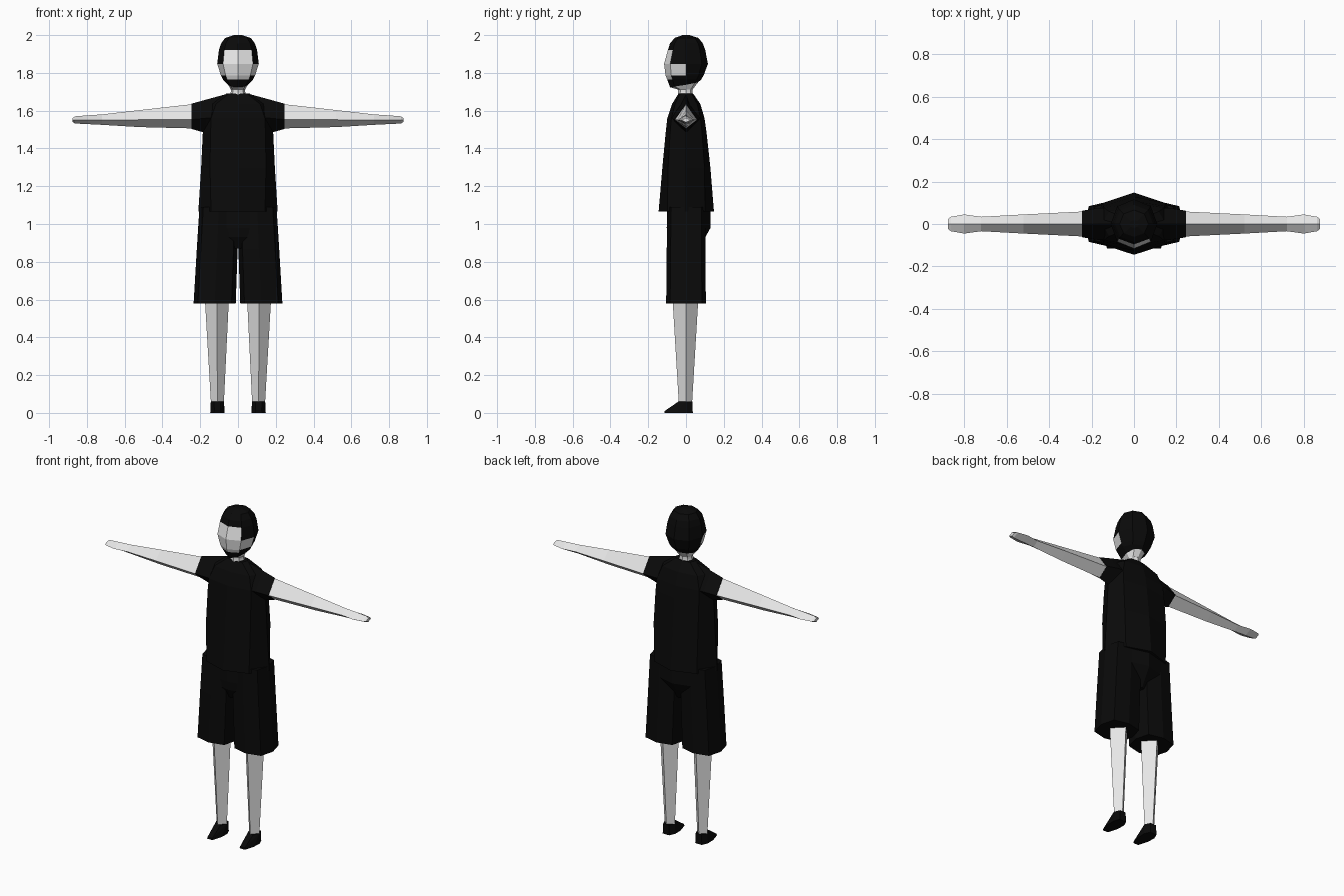
import bpy, bmesh

if "Cube" in bpy.data.objects:
    bpy.data.objects.remove(bpy.data.objects["Cube"], do_unlink=True)


def material(name, rgb):
    m = bpy.data.materials.new(name)
    m.use_nodes = True
    m.diffuse_color = (*rgb, 1)
    bsdf = next(n for n in m.node_tree.nodes if n.type == 'BSDF_PRINCIPLED')
    bsdf.inputs["Base Color"].default_value = (*rgb, 1)
    return m


SKIN = material("pale_skin", (0.8, 0.8, 0.8))
BLACK = material("black_cloth", (0.003, 0.003, 0.003))


def finish(name, bm, mats):
    bmesh.ops.recalc_face_normals(bm, faces=bm.faces[:])
    mesh = bpy.data.meshes.new(name)
    bm.to_mesh(mesh)
    bm.free()
    for m in mats:
        mesh.materials.append(m)
    obj = bpy.data.objects.new(name, mesh)
    bpy.context.collection.objects.link(obj)
    return obj


def loft(name, rings, mats, rule=None):
    """Skin a list of rings; rule(row, segment) gives the material index."""
    bm = bmesh.new()
    rows = [[bm.verts.new(p) for p in r] for r in rings]
    n = len(rows[0])
    for r in range(len(rows) - 1):
        for s in range(n):
            t = (s + 1) % n
            f = bm.faces.new((rows[r][s], rows[r][t], rows[r + 1][t], rows[r + 1][s]))
            f.material_index = rule(r, s) if rule else 0
    bm.faces.new(rows[0])
    top = bm.faces.new(rows[-1])
    top.material_index = rule(len(rows) - 2, 4) if rule else 0
    return finish(name, bm, mats)


def octagon(z, rx, front, back, k=0.72, cx=0, tilt=0):
    """Eight points, starting at the front; tilt raises the back of the ring."""
    shape = [(0, -1), (k, -k), (1, 0), (k, k), (0, 1), (-k, k), (-1, 0), (-k, -k)]
    pts = []
    for a, b in shape:
        y = b * (front if b < 0 else back)
        pts.append((cx + a * rx, y, z + tilt * b))
    return pts


def diamond_x(x, top, mid, bottom, y):
    return [(x, 0, top), (x, -y, mid), (x, 0, bottom), (x, y, mid)]


def diamond_z(z, cx, rx, front, back):
    return [(cx, -front, z), (cx + rx, 0, z), (cx, back, z), (cx - rx, 0, z)]


def mirrored(rings, sx):
    return [[(sx * x, y, z) for x, y, z in r] for r in rings]


# Head: face and ears in skin, hair, beard and cap of hair in black
head_rings = [
    octagon(1.712, 0.038, 0.042, 0.035),
    octagon(1.737, 0.052, 0.085, 0.064, tilt=0.013),
    octagon(1.765, 0.080, 0.099, 0.080),
    octagon(1.785, 0.090, 0.108, 0.093),
    octagon(1.848, 0.110, 0.116, 0.116),
    octagon(1.920, 0.101, 0.096, 0.102),
    octagon(1.955, 0.090, 0.085, 0.090),
    octagon(1.985, 0.068, 0.060, 0.066),
    octagon(2.000, 0.022, 0.018, 0.018),
]


def head_rule(row, seg):
    underside = row == 0
    face = row in (2, 3, 4) and seg in (0, 7)
    ear = row == 3 and seg in (1, 6)
    return 0 if underside or face or ear else 1


loft("head", head_rings, [SKIN, BLACK], head_rule)
loft("neck", [octagon(1.66, 0.046, 0.045, 0.036),
              octagon(1.70, 0.038, 0.042, 0.034),
              octagon(1.74, 0.038, 0.042, 0.034)], [SKIN])

# Shirt body
loft("shirt", [
    octagon(1.065, 0.210, 0.145, 0.148, 0.68),
    octagon(1.300, 0.195, 0.125, 0.129, 0.76),
    octagon(1.490, 0.186, 0.107, 0.108, 0.78),
    octagon(1.560, 0.182, 0.099, 0.098, 0.78),
    octagon(1.635, 0.150, 0.074, 0.076, 0.78),
    octagon(1.690, 0.062, 0.040, 0.038, 0.78),
], [BLACK])

# Belly and seat of the shorts
loft("shorts_hips", [
    octagon(0.87, 0.060, 0.070, 0.070),
    octagon(0.93, 0.140, 0.100, 0.102),
    octagon(0.98, 0.190, 0.102, 0.130),
    octagon(1.09, 0.195, 0.100, 0.130),
], [BLACK])

for side, sx in (("left", 1), ("right", -1)):
    # Sleeve and bare arm
    loft(side + "_sleeve", mirrored([
        diamond_x(0.06, 1.688, 1.56, 1.47, 0.075),
        diamond_x(0.17, 1.658, 1.56, 1.482, 0.075),
        diamond_x(0.246, 1.637, 1.553, 1.503, 0.062)], sx), [BLACK])
    loft(side + "_arm", mirrored([
        diamond_x(0.235, 1.635, 1.552, 1.506, 0.059),
        diamond_x(0.52, 1.603, 1.552, 1.513, 0.045),
        diamond_x(0.72, 1.580, 1.550, 1.525, 0.034),
        diamond_x(0.80, 1.575, 1.550, 1.529, 0.045),
        diamond_x(0.862, 1.570, 1.550, 1.532, 0.034),
        diamond_x(0.875, 1.561, 1.550, 1.539, 0.024)], sx), [SKIN])

    # Shorts leg, wider at the hem
    loft(side + "_shorts_leg", mirrored([
        octagon(0.58, 0.1115, 0.105, 0.105, 0.80, cx=0.1235),
        octagon(0.87, 0.1080, 0.102, 0.103, 0.80, cx=0.1100),
        octagon(1.09, 0.1020, 0.098, 0.103, 0.80, cx=0.1020)], sx), [BLACK])

    # Bare lower leg
    loft(side + "_leg", mirrored([
        diamond_z(0.05, 0.109, 0.034, 0.038, 0.032),
        diamond_z(0.65, 0.112, 0.066, 0.074, 0.068)], sx), [SKIN])

    # Shoe with a sloping pointed toe
    bm = bmesh.new()
    half = [(0.022, 0.036, 0), (0.038, 0, 0), (0.036, -0.055, 0), (0.018, -0.115, 0),
            (0.016, -0.113, 0.010), (0.020, 0.034, 0.06), (0.035, 0, 0.06),
            (0.018, -0.040, 0.06)]
    for x, y, z in half:
        for s in (1, -1):
            bm.verts.new((sx * 0.109 + s * x, y, z))
    bmesh.ops.convex_hull(bm, input=bm.verts[:])
    finish(side + "_shoe", bm, [BLACK])
